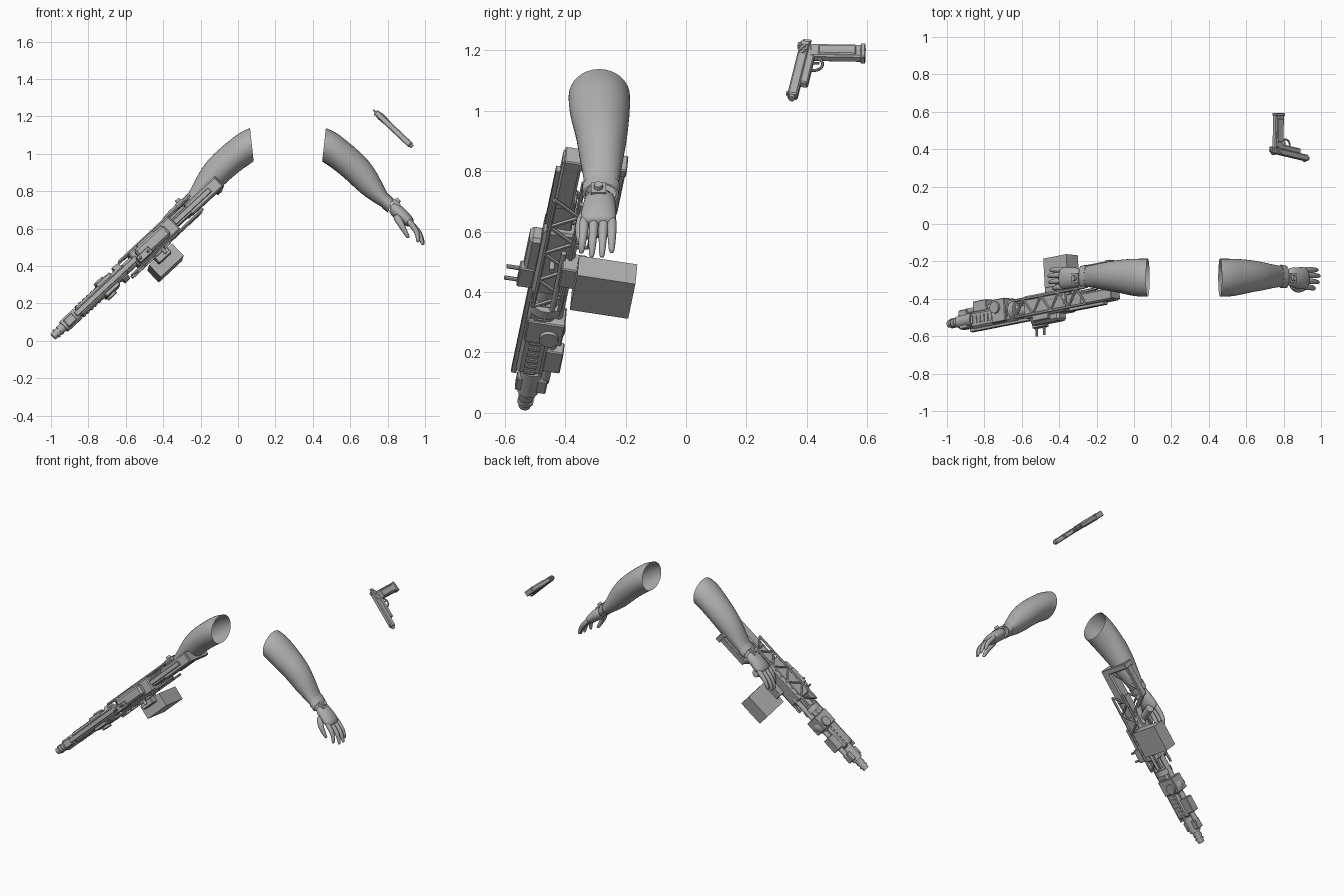
import bpy, bmesh, math
from mathutils import Vector, Matrix

if "Cube" in bpy.data.objects:
    bpy.data.objects.remove(bpy.data.objects["Cube"])

grey = bpy.data.materials.new("grey")
grey.diffuse_color = (0.43, 0.43, 0.43, 1)
grey.use_nodes = True
grey.node_tree.nodes["Principled BSDF"].inputs["Base Color"].default_value = grey.diffuse_color


def finish(name, bm, matrix=None, angle=35):
    """Turn a bmesh into an object, smooth below the given edge angle."""
    bmesh.ops.recalc_face_normals(bm, faces=bm.faces)
    if matrix is not None:
        bm.transform(matrix)
    me = bpy.data.meshes.new(name)
    bm.to_mesh(me)
    bm.free()
    for p in me.polygons:
        p.use_smooth = True
    me.set_sharp_from_angle(angle=math.radians(angle))
    me.materials.append(grey)
    ob = bpy.data.objects.new(name, me)
    bpy.context.collection.objects.link(ob)
    return ob


def loft(name, rings, n=16, cap0=False, cap1=True, angle=180, levels=1):
    """Skin over elliptical rings given as (centre, half axis a, half axis b)."""
    bm = bmesh.new()
    loops = []
    for c, a, b in rings:
        loops.append([bm.verts.new(c + a * math.cos(2 * math.pi * i / n) + b * math.sin(2 * math.pi * i / n))
                      for i in range(n)])
    for p, q in zip(loops, loops[1:]):
        for i in range(n):
            bm.faces.new((p[i], p[(i + 1) % n], q[(i + 1) % n], q[i]))
    if cap0:
        bm.faces.new(loops[0])
    if cap1:
        bm.faces.new(loops[-1])
    ob = finish(name, bm, angle=angle)
    if levels:
        ob.modifiers.new("smooth", 'SUBSURF').levels = levels
        ob.modifiers[0].render_levels = levels
    return ob


def section(ux, uz, lx, lz, yc, yh, grow=1.0):
    """Ring from its upper and lower outline points and its y centre and half width."""
    u, l = Vector((ux, yc, uz)), Vector((lx, yc, lz))
    return (u + l) / 2, (u - l) / 2 * grow, Vector((0, yh * grow, 0))


def finger(name, pts, radii):
    pts = [Vector(p) for p in pts]
    rings = []
    for i, (p, r) in enumerate(zip(pts, radii)):
        t = (pts[min(i + 1, len(pts) - 1)] - pts[max(i - 1, 0)]).normalized()
        a = t.cross(Vector((0, 1, 0))).normalized()
        rings.append((p, a * r, t.cross(a) * r))
    rings.append((pts[-1] + t * radii[-1] * 0.8, a * radii[-1] * 0.5, t.cross(a) * radii[-1] * 0.5))
    return loft(name, rings, 8, True, True)


# ---- arm with hand
arm_parts = []
profile = [(.47, 1.14, .45, .957, -.287, .104), (.525, 1.118, .495, .927, -.287, .104),
           (.572, 1.08, .545, .89, -.284, .10), (.67, 1.0, .605, .835, -.278, .086),
           (.727, .93, .652, .79, -.28, .077), (.765, .86, .715, .745, -.279, .065),
           (.80, .785, .77, .715, -.28, .057), (.825, .757, .80, .69, -.283, .053)]
palm = [(.825, .757, .80, .69, -.283, .05), (.88, .722, .835, .655, -.287, .056),
        (.93, .668, .885, .62, -.29, .062), (.947, .638, .912, .605, -.292, .058)]
arm_parts.append(loft("forearm", [section(*p) for p in profile], cap1=False))
arm_parts.append(loft("palm", [section(*p) for p in palm], cap0=True))
cuff = [(.800, .785, .77, .715, -.28, .057), (.828, .757, .803, .69, -.283, .053)]
arm_parts.append(loft("cuff", [section(*p, grow=g) for p, g in
                               ((cuff[0], .98), (cuff[0], 1.1), (cuff[1], 1.12), (cuff[1], .98))],
                      20, cap1=False, angle=40, levels=0))
for i, (yb, yt, xt, zt) in enumerate([(-.337, -.346, .962, .535), (-.305, -.312, .985, .522),
                                      (-.273, -.278, .99, .522), (-.245, -.246, .978, .537)]):
    arm_parts.append(finger("finger_%d" % (i + 1),
                            [(.905, yb, .65), (.932, yb, .617), ((.95 + xt) / 2 + .005, (yb + yt) / 2, .578), (xt, yt, zt)],
                            [.017, .018, .015, .011]))
arm_parts.append(finger("thumb", [(.84, -.32, .675), (.866, -.348, .635), (.885, -.354, .597), (.908, -.348, .558)],
                        [.024, .021, .016, .012]))
# wrist device on the back of the wrist
W = Matrix.Translation((.845, -.29, .738)) @ Matrix.Rotation(math.radians(42), 4, 'Y')
bm = bmesh.new()
bmesh.ops.create_cube(bm, size=1, matrix=Matrix.Diagonal((.05, .05, .022, 1)))
bmesh.ops.create_cone(bm, cap_ends=True, segments=14, radius1=.017, radius2=.014, depth=.03,
                      matrix=Matrix.Translation((0, 0, .01)))
arm_parts.append(finish("wrist_device", bm, W))
# mirrored second arm
MIRROR = Matrix.Translation((.534, 0, 0)) @ Matrix.Diagonal((-1, 1, 1, 1))
for ob in arm_parts:
    two = ob.copy()
    two.data = ob.data.copy()
    two.data.transform(MIRROR)
    two.data.flip_normals()
    two.name = "other_" + ob.name
    bpy.context.collection.objects.link(two)


def frame(origin, u, d):
    """Matrix whose x runs along u, y sideways and z towards d."""
    u = Vector(u).normalized()
    d = Vector(d)
    d = (d - u * d.dot(u)).normalized()
    s = d.cross(u)
    return Matrix.Translation(origin) @ Matrix((u, s, d)).transposed().to_4x4()


def box(M, name, t0, t1, s0, s1, d0, d1, bevel=.004):
    bm = bmesh.new()
    bmesh.ops.create_cube(bm, size=1, matrix=Matrix.Translation(((t0 + t1) / 2, (s0 + s1) / 2, (d0 + d1) / 2))
                          @ Matrix.Diagonal((t1 - t0, s1 - s0, d1 - d0, 1)))
    if bevel:
        bmesh.ops.bevel(bm, geom=bm.edges[:], offset=bevel, segments=1, affect='EDGES')
    return finish(name, bm, M, 20)


def rod(M, name, a, b, r, r2=None, n=14):
    a, b = Vector(a), Vector(b)
    bm = bmesh.new()
    bmesh.ops.create_cone(bm, cap_ends=True, segments=n, radius1=r, radius2=r2 or r, depth=(b - a).length)
    q = (b - a).to_track_quat('Z', 'Y').to_matrix().to_4x4()
    return finish(name, bm, M @ Matrix.Translation((a + b) / 2) @ q, 40)


# ---- large gun: x from muzzle to butt, y sideways, z towards its underside
G = frame((-.965, -.53, .045), (.725, .142, .675), (0, 1, -.1))
rod(G, "muzzle_tip", (-.033, 0, 0), (.05, 0, 0), .02, .026)
for t in (-.012, .012):
    rod(G, "muzzle_ring", (t, 0, 0), (t + .01, 0, 0), .027)
rod(G, "muzzle_brake", (.045, 0, 0), (.15, 0, 0), .036)
box(G, "muzzle_block", .06, .12, -.024, .024, -.045, .058)
rod(G, "barrel", (.14, 0, -.008), (.62, 0, -.008), .03)
box(G, "barrel_shroud", .15, .5, -.032, .032, -.055, .035, .012)
rod(G, "gas_tube", (.1, 0, .048), (.6, 0, .048), .016)
box(G, "front_block", .17, .27, -.026, .026, .03, .09)
box(G, "top_rail", .13, .58, -.014, .014, -.068, -.05, .002)
for i in range(12):
    t = .16 + i * .028
    for s in (-1, 1):
        box(G, "shroud_vent", t, t + .014, s * .033 - .004, s * .033 + .004, -.03, .01, 0)
# round drum with collars
bm = bmesh.new()
bmesh.ops.create_uvsphere(bm, u_segments=20, v_segments=12, radius=.052, matrix=Matrix.Translation((.355, 0, .03)))
finish("drum", bm, G, 60)
rod(G, "drum_collar", (.355, -.058, .03), (.355, .058, .03), .032)
box(G, "drum_mount", .32, .42, -.045, .045, -.05, .075)
rod(G, "barrel_collar", (.45, 0, 0), (.485, 0, 0), .055)
# receiver, feed cover and ammo box
box(G, "receiver", .56, .86, -.048, .048, -.06, .06, .008)
box(G, "feed_cover", .59, .80, -.036, .036, -.1, -.05, .012)
box(G, "cover_step", .62, .74, -.05, .028, -.085, -.04)
for t in (.585, .64):
    rod(G, "prong", (t, .02, -.08), (t, .02, -.155), .007, n=8)
box(G, "prong_base", .57, .66, 0, .04, -.112, -.06)
box(G, "ammo_box", .62, .79, .065, .155, .07, .265, 0)
box(G, "feed_chute", .66, .75, .02, .1, .02, .1)
rod(G, "charging_rod", (.5, .055, .02), (.78, .055, .02), .009)
rod(G, "charging_handle", (.72, .045, -.01), (.72, .085, -.01), .009)
# grip and trigger guard
rod(G, "grip", (.82, 0, .05), (.87, 0, .15), .022, .026)
rod(G, "guard_front", (.755, 0, .05), (.765, 0, .1), .006, n=8)
rod(G, "guard_bottom", (.765, 0, .1), (.85, 0, .1), .006, n=8)
# side trusses
for s in (-.05, .05):
    for d in (-.045, .045):
        rod(G, "truss_rail", (.5, s, d), (1.02, s, d), .008, n=6)
    for i in range(8):
        t, k = .5 + i * .065, .045 if i % 2 else -.045
        rod(G, "truss_bar", (t, s, k), (t + .065, s, -k), .007, n=6)
# stock
box(G, "stock_core", .84, 1.0, -.026, .026, -.04, .03)
box(G, "stock_beam", .96, 1.19, -.036, .036, -.045, .02, .008)
box(G, "cheek_rail", .86, 1.12, -.014, .014, -.06, -.04, .002)
box(G, "butt_plate", 1.16, 1.195, -.036, .036, -.04, .17)
box(G, "stock_lower_rail", .96, 1.17, -.022, .022, .145, .168)
rod(G, "stock_strut", (.97, 0, .155), (.88, 0, .03), .014, n=8)
rod(G, "stock_brace", (1.0, 0, .155), (1.15, 0, .02), .012, n=8)

# ---- pistol: x from rear to muzzle, z towards the grip
P = frame((.738, .405, 1.222), (.19, -.045, -.18), (-.02, .2, .02))
box(P, "slide", 0, .262, -.016, .016, -.026, .008, .005)
box(P, "frame_rail", .01, .2, -.014, .014, .004, .032, .004)
rod(P, "pistol_barrel", (.25, 0, -.01), (.272, 0, -.01), .011)
box(P, "front_sight", .24, .255, -.003, .003, -.032, -.024, 0)
box(P, "rear_sight", .008, .022, -.01, .01, -.033, -.024, 0)
box(P, "hammer", -.016, .006, -.005, .005, -.02, .008, .002)
for i in range(6):
    box(P, "slide_groove", .02 + i * .008, .024 + i * .008, -.0175, .0175, -.02, .004, 0)
# grip leaning back towards the rear
LEAN = P @ Matrix.Translation((.04, 0, .02)) @ Matrix.Rotation(math.radians(-8), 4, 'Y')
box(LEAN, "pistol_grip", -.03, .03, -.015, .015, -.01, .165, .005)
box(LEAN, "grip_panels", -.02, .022, -.019, .019, .02, .145, .004)
box(LEAN, "magazine_foot", -.032, .034, -.017, .017, .16, .176, .003)
# trigger guard ring and trigger
for i in range(8):
    a, b = (math.pi * k / 8 for k in (i, i + 1))
    rod(P, "pistol_guard", (.095 + .032 * math.cos(a), 0, .03 + .034 * math.sin(a)),
        (.095 + .032 * math.cos(b), 0, .03 + .034 * math.sin(b)), .005, n=8)
rod(P, "trigger", (.092, 0, .028), (.087, 0, .052), .004, n=6)
